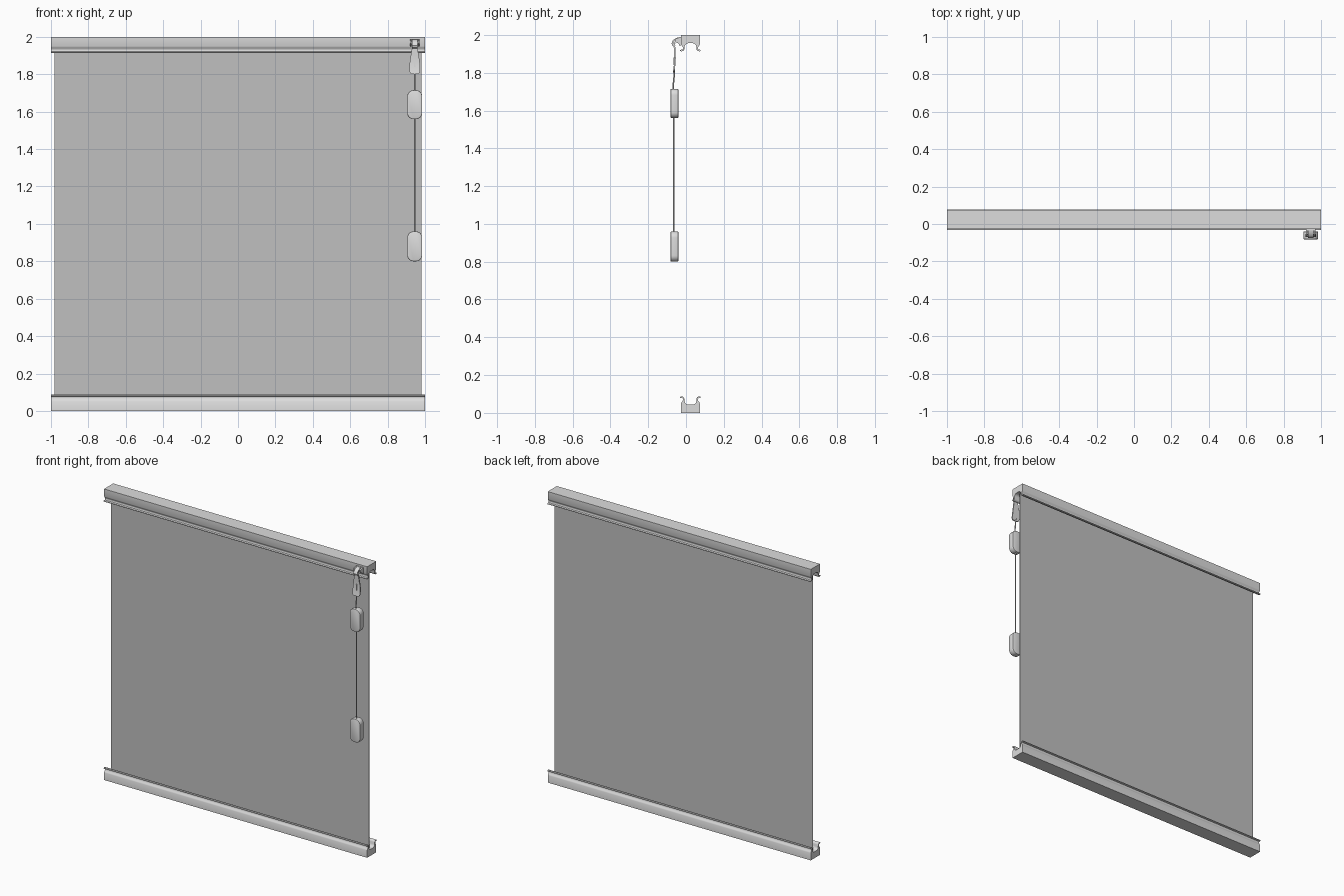
import bpy, bmesh, math
from mathutils import Vector

if "Cube" in bpy.data.objects:
    bpy.data.objects.remove(bpy.data.objects["Cube"])


def material(name, v):
    m = bpy.data.materials.new(name)
    m.diffuse_color = (v, v, v, 1)
    m.use_nodes = True
    m.node_tree.nodes["Principled BSDF"].inputs["Base Color"].default_value = m.diffuse_color
    return m


PALE = material("pale_grey", 0.72)
CLOTH = material("cloth_grey", 0.53)
YC = 0.0235   # middle of rails in depth
CX = 0.945    # cord position
CY = -0.064


def finish(name, bm, mat, angle=35):
    bmesh.ops.recalc_face_normals(bm, faces=bm.faces)
    me = bpy.data.meshes.new(name)
    bm.to_mesh(me)
    bm.free()
    me.materials.append(mat)
    ob = bpy.data.objects.new(name, me)
    bpy.context.collection.objects.link(ob)
    bpy.ops.object.select_all(action='DESELECT')
    ob.select_set(True)
    bpy.context.view_layer.objects.active = ob
    bpy.ops.object.shade_smooth_by_angle(angle=math.radians(angle))
    return ob


def prism(name, pts, vec, mat, bevel=0, segs=2):
    """Extrude a closed outline of 3D points along vec, optionally bevel its rims."""
    bm = bmesh.new()
    f = bm.faces.new([bm.verts.new(p) for p in pts])
    r = bmesh.ops.extrude_face_region(bm, geom=[f])
    bmesh.ops.translate(bm, vec=vec, verts=[g for g in r['geom'] if isinstance(g, bmesh.types.BMVert)])
    bmesh.ops.recalc_face_normals(bm, faces=bm.faces)
    if bevel:
        caps = [f for f in bm.faces if len(f.verts) == len(pts)]
        rim = list({e for f in caps for e in f.edges})
        bmesh.ops.bevel(bm, geom=rim, offset=bevel, segments=segs, affect='EDGES', profile=0.5)
    return finish(name, bm, mat)


# rails: channel with outward-flared lips, half profile (depth from middle, height) mirrored
half = [(0.0495, 0.004), (0.0495, 0.05), (0.047, 0.056), (0.042, 0.062), (0.0395, 0.068),
        (0.0395, 0.074), (0.042, 0.078), (0.049, 0.078), (0.0545, 0.080), (0.0545, 0.084),
        (0.050, 0.087), (0.040, 0.086), (0.0345, 0.082), (0.032, 0.075), (0.031, 0.062),
        (0.028, 0.053), (0.022, 0.047), (0.014, 0.044)]
half[0] = (0.0495, 0.0)
profile = half + [(-d, h) for d, h in reversed(half)]


def rail(name, flip):
    pts = [(-1, YC + d, 2 - h if flip else h) for d, h in profile]
    return prism(name, pts, (2, 0, 0), PALE)


rail("bottom_rail", False)
rail("top_rail", True)

# fabric sheet between the rails
prism("fabric_panel", [(-0.982, YC - 0.001, 0.043), (0.982, YC - 0.001, 0.043),
                       (0.982, YC - 0.001, 1.957), (-0.982, YC - 0.001, 1.957)],
      (0, 0.002, 0), CLOTH)


# weights: rounded tall blocks on the cord
def weight(name, z0, z1):
    w, r, pts = 0.04, 0.033, []
    for sx, sz, a0 in ((1, 1, 0), (-1, 1, 90), (-1, -1, 180), (1, -1, 270)):
        cx = CX + sx * (w - r)
        cz = (z1 - r) if sz > 0 else (z0 + r)
        for i in range(8):
            a = math.radians(a0 + 90 * i / 7)
            pts.append((cx + r * math.cos(a), -0.082, cz + r * math.sin(a)))
    return prism(name, pts, (0, 0.042, 0), PALE, 0.005)


weight("upper_weight", 1.56, 1.715)
weight("lower_weight", 0.80, 0.96)


# cords: round tubes along a path
def tube(name, pts, r):
    bm = bmesh.new()
    rings = []
    for p in pts:
        rings.append([bm.verts.new(Vector(p) + Vector((r * math.cos(k * math.pi / 4),
                      r * math.sin(k * math.pi / 4), 0))) for k in range(8)])
    for a, b in zip(rings, rings[1:]):
        for k in range(8):
            bm.faces.new((a[k], a[(k + 1) % 8], b[(k + 1) % 8], b[k]))
    bm.faces.new(rings[0])
    bm.faces.new(rings[-1])
    return finish(name, bm, PALE, 50)


tube("long_cord", [(CX, CY, 0.90), (CX, CY, 1.60)], 0.004)
tube("short_cord", [(CX, -0.068, 1.68), (CX, -0.068, 1.73), (CX, -0.063, 1.78), (CX, -0.061, 1.82)], 0.004)

# teardrop pull tab: slightly bent thin plate, rows of (z, half width, depth)
rows = [(1.802, 0.019, -0.066), (1.808, 0.026, -0.065), (1.82, 0.029, -0.063),
        (1.85, 0.028, -0.059), (1.88, 0.025, -0.058), (1.91, 0.020, -0.060),
        (1.94, 0.015, -0.061), (1.955, 0.011, -0.061), (1.96, 0.006, -0.060)]
bm = bmesh.new()
grid = [[bm.verts.new((CX + s * w, y + o, z)) for s, o in ((-1, -0.004), (1, -0.004), (1, 0.004), (-1, 0.004))]
        for z, w, y in rows]
for a, b in zip(grid, grid[1:]):
    for k in range(4):
        bm.faces.new((a[k], a[(k + 1) % 4], b[(k + 1) % 4], b[k]))
bm.faces.new(grid[0])
bm.faces.new(grid[-1])
finish("pull_tab", bm, PALE)

# slot plate on the pull tab
prism("tab_slot", [(CX - 0.004, -0.067, 1.84), (CX + 0.004, -0.067, 1.84),
                   (CX + 0.004, -0.066, 1.88), (CX - 0.004, -0.066, 1.88)], (0, 0.006, 0), PALE)

# hook bracket: side profile (y, z) reaching from the rail and curling down
hook = [(-0.026, 1.988), (-0.045, 1.986), (-0.062, 1.978), (-0.072, 1.968), (-0.076, 1.955),
        (-0.072, 1.943), (-0.064, 1.938), (-0.056, 1.944), (-0.058, 1.950), (-0.064, 1.947),
        (-0.068, 1.955), (-0.064, 1.965), (-0.052, 1.973), (-0.042, 1.972), (-0.037, 1.950), (-0.026, 1.948)]


def slab(name, pts, x0, x1):
    return prism(name, [(x0, y, z) for y, z in pts], (x1 - x0, 0, 0), PALE)


slab("hook_arm", hook, CX - 0.014, CX + 0.014)
slab("bracket_plate", [(-0.026, 1.988), (-0.036, 1.988), (-0.036, 1.945), (-0.026, 1.945)], CX - 0.026, CX + 0.026)
for side, s in (("left", -1), ("right", 1)):
    x = CX + s * 0.022
    slab("bracket_cheek_" + side, [(-0.03, 1.988), (-0.058, 1.98), (-0.058, 1.965), (-0.03, 1.948)],
         x - 0.004, x + 0.004)
